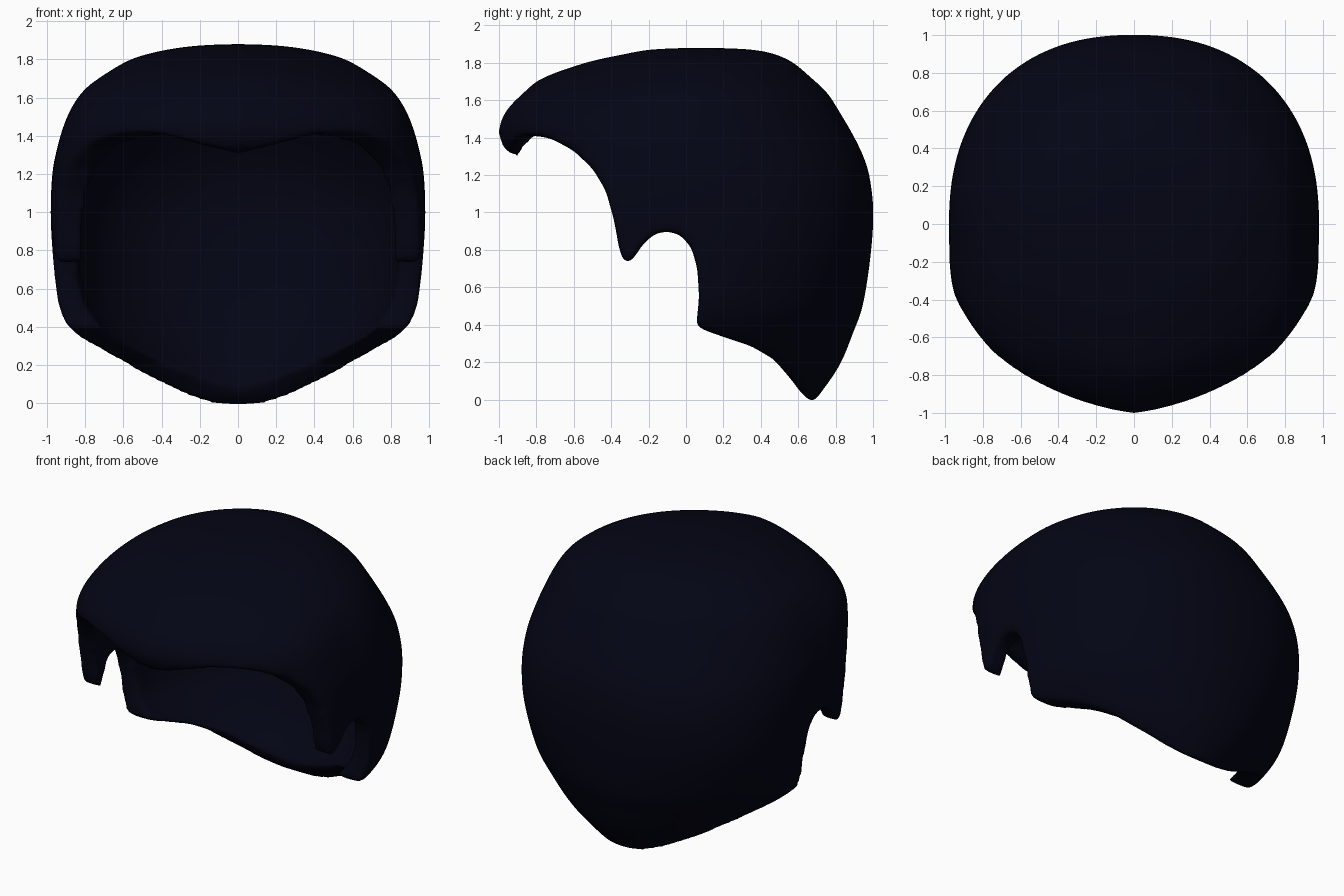
import bpy, bmesh, math

if "Cube" in bpy.data.objects:
    bpy.data.objects.remove(bpy.data.objects["Cube"])

# Horizontal slices of the cap: height, half width, front y, back y, middle y
SLICES = [
    (-0.30, 0.24, -0.60, 0.45, 0.00), (-0.12, 0.34, -0.75, 0.60, 0.00),
    (0.00, 0.46, -0.85, 0.695, 0.00), (0.18, 0.70, -0.90, 0.82, 0.00),
    (0.36, 0.86, -0.92, 0.895, 0.00), (0.50, 0.94, -0.93, 0.945, 0.00),
    (0.75, 0.97, -0.93, 0.985, 0.00), (1.00, 0.98, -0.93, 1.002, 0.00),
    (1.20, 0.972, -0.93, 0.98, 0.00), (1.32, 0.95, -0.965, 0.94, 0.00),
    (1.43, 0.92, -1.003, 0.885, 0.00), (1.54, 0.875, -0.965, 0.82, 0.00),
    (1.64, 0.805, -0.87, 0.755, 0.01), (1.72, 0.70, -0.765, 0.67, 0.03),
    (1.80, 0.56, -0.54, 0.575, 0.04), (1.845, 0.40, -0.34, 0.48, 0.06),
    (1.870, 0.23, -0.20, 0.36, 0.08), (1.879, 0.06, -0.04, 0.20, 0.08),
]

# Hairline seen from the side (y, z); everything below it is cut away
HAIRLINE = [
    (-1.3, 1.33), (-0.97, 1.33), (-0.90, 1.295), (-0.87, 1.35), (-0.80, 1.41),
    (-0.72, 1.395), (-0.60, 1.33), (-0.50, 1.235), (-0.43, 1.12), (-0.385, 0.96),
    (-0.36, 0.82), (-0.34, 0.75), (-0.31, 0.73), (-0.28, 0.755), (-0.23, 0.83),
    (-0.17, 0.885), (-0.10, 0.90), (-0.03, 0.88), (0.03, 0.81), (0.06, 0.70),
    (0.07, 0.55), (0.055, 0.395), (0.10, 0.37), (0.20, 0.335), (0.35, 0.285),
    (0.47, 0.215), (0.56, 0.11), (0.62, 0.03), (0.67, -0.012), (0.75, -0.012),
    (1.3, -0.01), (1.3, -0.7), (-1.3, -0.7),
]


def smooth_rows(rows, steps):
    """Catmull-Rom interpolation through the slice table."""
    out = []
    for i in range(len(rows) - 1):
        p0, p1 = rows[max(i - 1, 0)], rows[i]
        p2, p3 = rows[i + 1], rows[min(i + 2, len(rows) - 1)]
        for k in range(steps):
            t = k / steps
            out.append([0.5 * (2 * b + (c - a) * t + (2 * a - 5 * b + 4 * c - d) * t * t
                               + (3 * b - a - 3 * c + d) * t ** 3)
                        for a, b, c, d in zip(p0, p1, p2, p3)])
    out.append(list(rows[-1]))
    return out


def ramp(v, lo, hi):
    t = min(max((v - lo) / (hi - lo), 0), 1)
    return t * t * (3 - 2 * t)


def slice_ring(row, n=96):
    """Rounded back half and a more pointed front half."""
    z, hw, front, back, mid = row
    top = ramp(z, 1.42, 1.8)
    p, q = 3.6 - 1.5 * top, 1.3 + 0.3 * top
    b = 2.0 + 0.28 * ramp(z, 0.4, 0.9) - 0.38 * ramp(z, 1.0, 1.6)
    ring = []
    for i in range(n):
        a = 2 * math.pi * i / n
        c, s = math.cos(a), math.sin(a)
        e, f, reach = (b, b, back - mid) if s >= 0 else (p, q, mid - front)
        ring.append((math.copysign(hw * abs(c) ** (2 / f), c),
                     mid + math.copysign(reach * abs(s) ** (2 / e), s), z))
    return ring


def loft(name, sections):
    """Closed solid through equal-length point loops."""
    bm = bmesh.new()
    rings = [[bm.verts.new(co) for co in sec] for sec in sections]
    for lo, hi in zip(rings, rings[1:]):
        for i in range(len(lo)):
            j = (i + 1) % len(lo)
            bm.faces.new((lo[i], lo[j], hi[j], hi[i]))
    bm.faces.new(rings[0][::-1])
    bm.faces.new(rings[-1])
    bmesh.ops.triangulate(bm, faces=bm.faces)
    bmesh.ops.recalc_face_normals(bm, faces=bm.faces)
    mesh = bpy.data.meshes.new(name)
    bm.to_mesh(mesh)
    bm.free()
    obj = bpy.data.objects.new(name, mesh)
    bpy.context.collection.objects.link(obj)
    return obj


def hairline_at(x):
    """Side hairline, with the fringe rising away from its middle point."""
    rise = 1.295 + 0.112 * min(abs(x) / 0.4, 1) ** 0.9
    return [(x, y, max(z, rise) if y < -0.81 and z > 0 else z) for y, z in HAIRLINE]


# Closed dome lofted through the slices, and a smaller copy for the hollow
outer = [slice_ring(r) for r in smooth_rows(SLICES, 4)]
K, MID = 0.87, 0.95
inner = [[(x * K, y * K, MID + (z - MID) * K) for x, y, z in ring] for ring in outer]
hair = loft("hair_cap", outer)
hollow = loft("hollow_cutter", inner)

# Cutter that trims the fringe, sideburns, ear notches and nape
trimmer = loft("hairline_cutter",
               [hairline_at(x) for x in (-1.3, -0.4, -0.3, -0.2, -0.1, 0,
                                         0.1, 0.2, 0.3, 0.4, 1.3)])

for cutter in (hollow, trimmer):
    cutter.hide_render = True
    cutter.display_type = 'WIRE'
    cut = hair.modifiers.new(cutter.name, 'BOOLEAN')
    cut.operation = 'DIFFERENCE'
    cut.solver = 'EXACT'
    cut.object = cutter

# Softened edges
remesh = hair.modifiers.new("even_mesh", 'REMESH')
remesh.mode = 'VOXEL'
remesh.voxel_size = 0.02
remesh.use_smooth_shade = True
soft = hair.modifiers.new("soft_edges", 'SMOOTH')
soft.factor = 0.5
soft.iterations = 12

# Dark navy colour
mat = bpy.data.materials.new("dark_navy")
mat.diffuse_color = (0.001, 0.0015, 0.007, 1)
mat.use_nodes = True
mat.node_tree.nodes["Principled BSDF"].inputs["Base Color"].default_value = mat.diffuse_color
hair.data.materials.append(mat)
